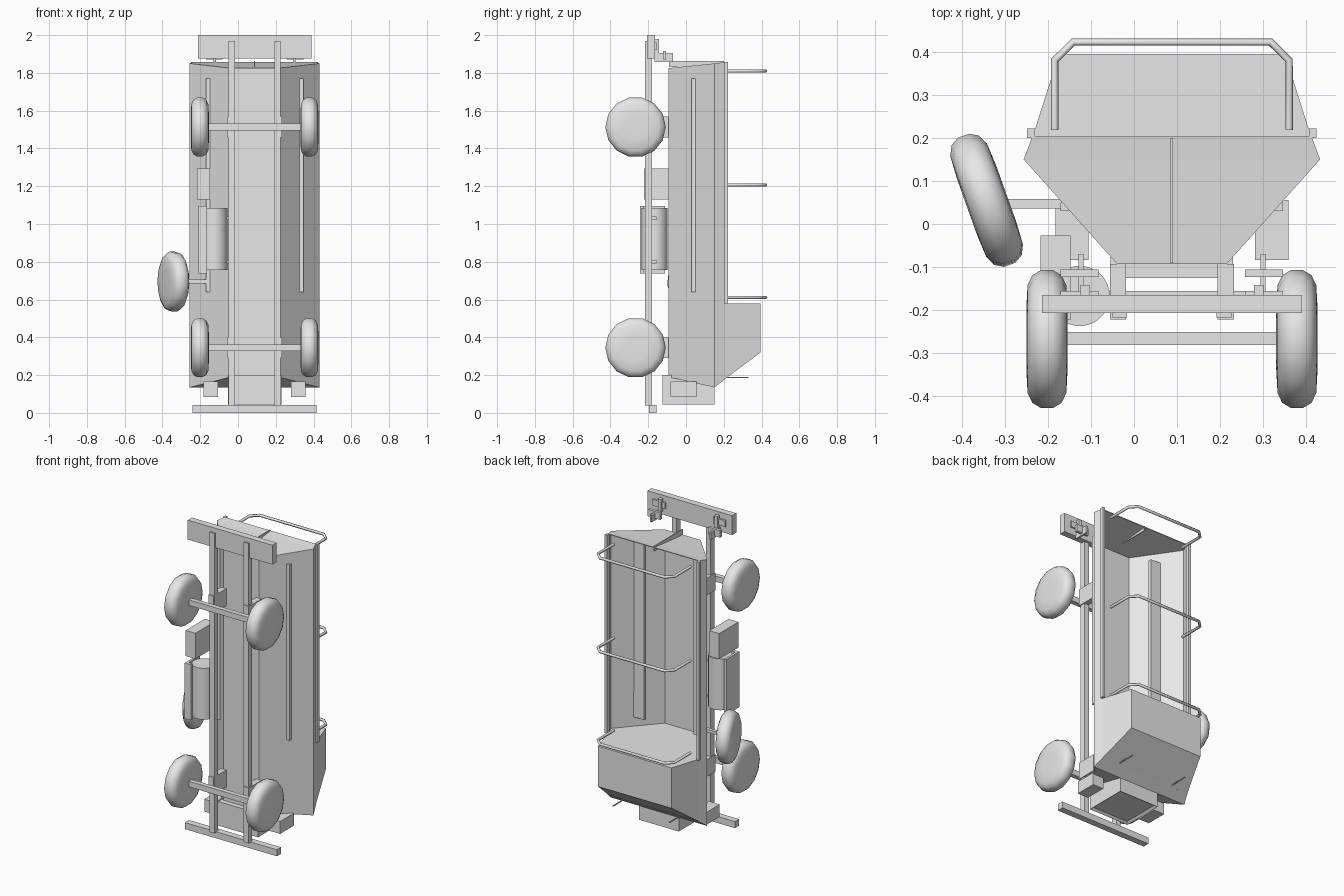
import bpy, bmesh, math
from mathutils import Vector, Matrix

if "Cube" in bpy.data.objects:
    bpy.data.objects.remove(bpy.data.objects["Cube"])

CX = 0.088  # centre line of the vehicle, which stands on its nose

grey = bpy.data.materials.new("plain_grey")
grey.diffuse_color = (0.8, 0.8, 0.8, 1)
grey.use_nodes = True
grey.node_tree.nodes["Principled BSDF"].inputs["Base Color"].default_value = grey.diffuse_color


def finish(name, bm, normals=True):
    if normals:
        bmesh.ops.recalc_face_normals(bm, faces=bm.faces)
    me = bpy.data.meshes.new(name)
    bm.to_mesh(me)
    bm.free()
    me.materials.append(grey)
    ob = bpy.data.objects.new(name, me)
    bpy.context.collection.objects.link(ob)
    return ob


def smooth(ob, angle=40):
    bpy.ops.object.select_all(action='DESELECT')
    ob.select_set(True)
    bpy.context.view_layer.objects.active = ob
    bpy.ops.object.shade_smooth_by_angle(angle=math.radians(angle))


def box(name, x, y, z):
    bm = bmesh.new()
    size = [b - a for a, b in (x, y, z)]
    mid = [(a + b) / 2 for a, b in (x, y, z)]
    bmesh.ops.create_cube(bm, size=1, matrix=Matrix.Translation(mid) @ Matrix.Diagonal((*size, 1)))
    return finish(name, bm)


def pair(name, x, y, z):
    """Box given by offsets from the centre line, on both sides."""
    for side, s in (("left", -1), ("right", 1)):
        box(f"{side}_{name}", sorted((CX + s * x[0], CX + s * x[1])), y, z)


def lathe(name, profile, centre, axis, seg):
    """Revolve (radius, offset) points around an axis."""
    bm = bmesh.new()
    rings = [[bm.verts.new((r * math.cos(t), r * math.sin(t), h))
              for t in (2 * math.pi * (i + 0.5) / seg for i in range(seg))] for r, h in profile]
    for a, b in zip(rings, rings[1:]):
        for i in range(seg):
            j = (i + 1) % seg
            bm.faces.new((a[i], a[j], b[j], b[i]))
    bm.faces.new(rings[0])
    bm.faces.new(rings[-1])
    q = Vector((0, 0, 1)).rotation_difference(Vector(axis))
    bmesh.ops.transform(bm, matrix=Matrix.Translation(centre) @ q.to_matrix().to_4x4(), verts=bm.verts)
    ob = finish(name, bm)
    smooth(ob)
    return ob


def tube(name, pts, radius):
    cu = bpy.data.curves.new(name, 'CURVE')
    cu.dimensions = '3D'
    cu.bevel_depth = radius
    cu.bevel_resolution = 1
    cu.use_fill_caps = True
    sp = cu.splines.new('POLY')
    sp.points.add(len(pts) - 1)
    for p, co in zip(sp.points, pts):
        p.co = (*co, 1)
    cu.materials.append(grey)
    ob = bpy.data.objects.new(name, cu)
    bpy.context.collection.objects.link(ob)


# Open hull: (half width, height y, nose z, tail z) from floor to rim
section = [(0.127, -0.093, 0.19, 1.825), (0.344, 0.15, 0.135, 1.85), (0.324, 0.203, 0.176, 1.857)]
bm = bmesh.new()
rows = []
for end in (2, 3):
    left = [bm.verts.new((CX - p[0], p[1], p[end])) for p in reversed(section)]
    right = [bm.verts.new((CX + p[0], p[1], p[end])) for p in section]
    rows.append(left + right)
nose, tail = rows
for i in range(5):
    bm.faces.new((nose[i], nose[i + 1], tail[i + 1], tail[i]))
for r in rows:
    bm.faces.new((r[1], r[2], r[3], r[4]))
    bm.faces.new((r[0], r[1], r[4], r[5]))
hull = finish("hull", bm)
sol = hull.modifiers.new("wall", 'SOLIDIFY')
sol.thickness = 0.006
sol.offset = -1

# Closed cab with sloped windscreen
bm = bmesh.new()
low = [bm.verts.new((CX + s * 0.324, 0.2, z)) for s, z in ((-1, 0.175), (1, 0.175), (1, 0.58), (-1, 0.58))]
top = [bm.verts.new((CX + s * 0.262, 0.395, z)) for s, z in ((-1, 0.32), (1, 0.32), (1, 0.58), (-1, 0.58))]
bm.faces.new(top)
bm.faces.new(low)
for i in range(4):
    j = (i + 1) % 4
    bm.faces.new((low[i], low[j], top[j], top[i]))
finish("cab", bm)
# Bulkhead between cab and load bed
bm = bmesh.new()
bm.faces.new([bm.verts.new((CX + s * w, y, 0.58)) for s, w, y in (
    (-1, 0.324, 0.203), (-1, 0.342, 0.15), (-1, 0.125, -0.09),
    (1, 0.125, -0.09), (1, 0.342, 0.15), (1, 0.324, 0.203))])
finish("bulkhead", bm)

# Hull rim, benches, tail seam and wipers
pair("rim_rail", (0.318, 0.336), (0.2, 0.222), (0.58, 1.857))
pair("bench", (0.175, 0.258), (0.03, 0.05), (0.64, 1.77))
box("tail_seam", (CX - 0.003, CX + 0.003), (-0.09, 0.2), (1.83, 1.863))
pair("wiper", (0.197, 0.203), (0.2, 0.33), (0.184, 0.19))

# Roll hoops over the bed
for i, z in enumerate((0.612, 1.207, 1.81)):
    half = [(0.272, 0.218), (0.272, 0.38), (0.229, 0.422)]
    pts = [(CX - w, y, z) for w, y in half] + [(CX + w, y, z) for w, y in reversed(half)]
    tube(f"roll_hoop_{i + 1}", pts, 0.009)

# Ladder frame, axles, mounts and wheels
pair("frame_rail", (0.104, 0.138), (-0.217, -0.18), (0.04, 1.97))
tyre = [(0.07, -0.048), (0.125, -0.045), (0.148, -0.034), (0.16, -0.014)]
tyre += [(r, -h) for r, h in reversed(tyre)]
for end, z in (("front", 0.345), ("rear", 1.513)):
    box(f"{end}_axle", (-0.2, 0.376), (-0.281, -0.251), (z - 0.018, z + 0.018))
    pair(f"{end}_mount", (0.106, 0.144), (-0.222, -0.093), (z - 0.055, z + 0.055))
    for side, s in (("left", -1), ("right", 1)):
        lathe(f"{end}_{side}_wheel", tyre, (CX + s * 0.29, -0.267, z), (1, 0, 0), 14)

# Leaning spare wheel on its arm
lathe("spare_wheel", tyre, (-0.342, 0.055, 0.695), (0.942, 0.337, 0), 14)
box("spare_arm", (-0.32, -0.15), (0.036, 0.058), (0.685, 0.705))

# Bumpers
box("front_bumper", (-0.24, 0.415), (-0.197, -0.155), (0, 0.042))
box("rear_bumper", (-0.213, 0.39), (-0.207, -0.165), (1.875, 2.0))

# Radiator housing with an inset grille, and headlights
grille = box("radiator_housing", (CX - 0.142, CX + 0.142), (-0.125, 0.15), (0.045, 0.2))
bm = bmesh.new()
bm.from_mesh(grille.data)
bm.faces.ensure_lookup_table()
face = min(bm.faces, key=lambda f: f.calc_center_median().z)
bmesh.ops.inset_region(bm, faces=[face], thickness=0.02)
bmesh.ops.translate(bm, verts=face.verts, vec=(0, 0, 0.012))
bm.to_mesh(grille.data)
bm.free()
pair("headlight", (0.193, 0.27), (-0.083, 0.056), (0.085, 0.165))

# Tail lamps and tow brackets
pair("tail_lamp", (0.19, 0.212), (-0.166, -0.142), (1.9, 1.98))
pair("lamp_bar", (0.17, 0.258), (-0.166, -0.155), (1.92, 1.96))
pair("tow_bar", (0.17, 0.258), (-0.123, -0.105), (1.87, 1.915))
pair("tow_plate", (0.205, 0.217), (-0.166, -0.07), (1.858, 1.905))

# Fuel tank with side step and brackets, and tool box
lathe("fuel_tank", [(0.07, -0.165), (0.07, 0.165)], (-0.126, -0.167, 0.921), (0, 0, 1), 24)
box("tank_step", (-0.21, -0.165), (-0.243, -0.225), (0.737, 1.095))
box("tank_step_side", (-0.21, -0.195), (-0.243, -0.11), (0.737, 1.095))
for n, z in (("lower", 0.8), ("upper", 1.03)):
    box(f"{n}_tank_bracket", (-0.2, -0.045), (-0.18, -0.155), (z - 0.01, z + 0.01))
box("tool_box", (-0.217, -0.147), (-0.223, -0.027), (1.13, 1.295))
